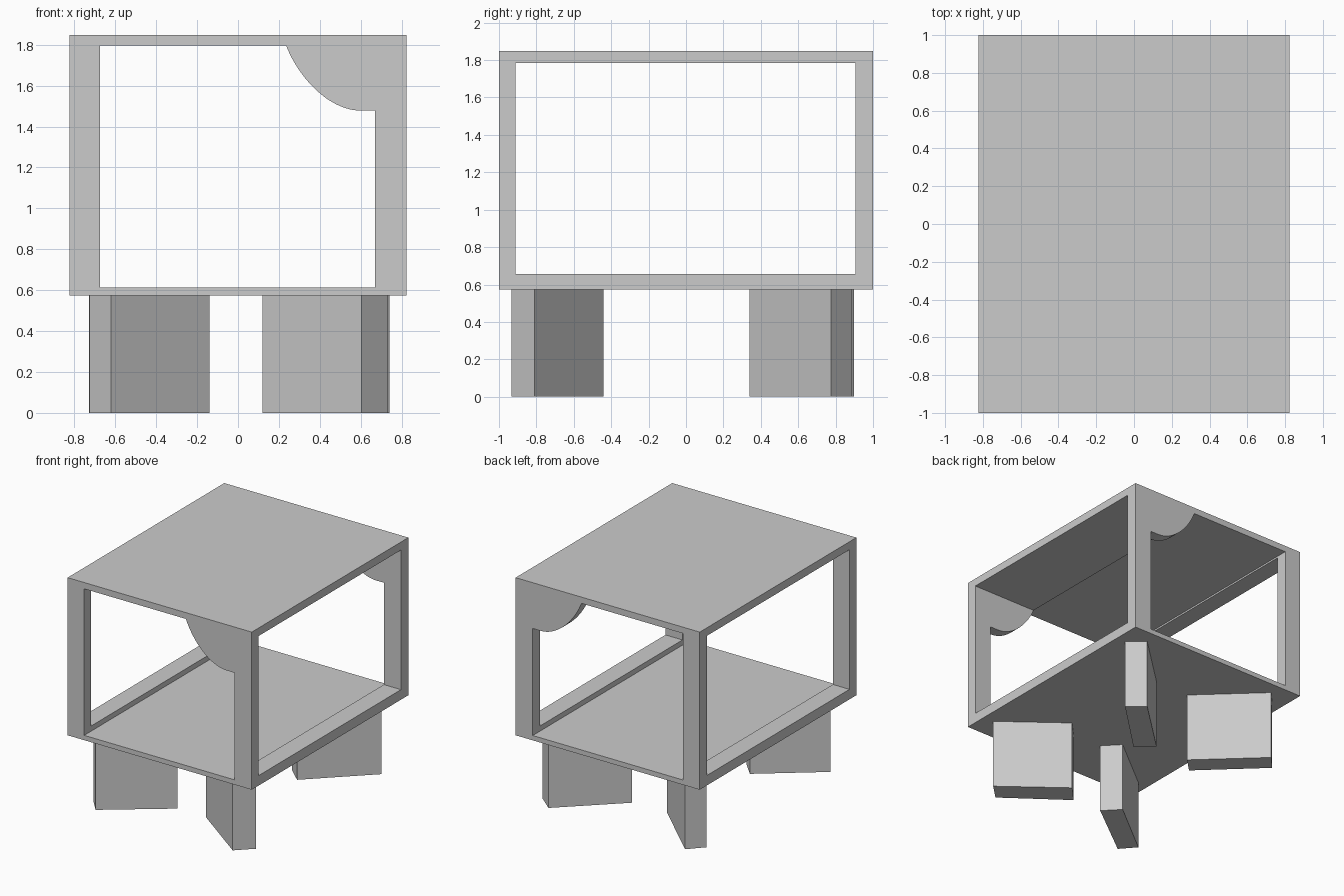
import bpy
import bmesh
from mathutils import Vector
from mathutils.geometry import interpolate_bezier

if "Cube" in bpy.data.objects:
    bpy.data.objects.remove(bpy.data.objects["Cube"])


def prism(name, base, direction):
    """Extrude a closed planar outline along a direction."""
    bm = bmesh.new()
    face = bm.faces.new([bm.verts.new(p) for p in base])
    ext = bmesh.ops.extrude_face_region(bm, geom=[face])
    verts = [g for g in ext["geom"] if isinstance(g, bmesh.types.BMVert)]
    bmesh.ops.translate(bm, verts=verts, vec=direction)
    bmesh.ops.recalc_face_normals(bm, faces=bm.faces)
    mesh = bpy.data.meshes.new(name)
    bm.to_mesh(mesh)
    bm.free()
    obj = bpy.data.objects.new(name, mesh)
    bpy.context.collection.objects.link(obj)
    return obj


def cut(target, cutter):
    """Subtract the cutter from the target and discard it."""
    cutter.hide_render = True
    mod = target.modifiers.new("opening", 'BOOLEAN')
    mod.operation = 'DIFFERENCE'
    mod.solver = 'EXACT'
    mod.object = cutter
    bpy.context.view_layer.objects.active = target
    bpy.ops.object.modifier_apply(modifier=mod.name)
    bpy.data.objects.remove(cutter, do_unlink=True)


FLOOR, TOP = 0.574, 1.848

# Open box body
W = 0.823
body = prism("cabinet_frame",
             [(-W, -1, FLOOR), (W, -1, FLOOR), (W, 1, FLOOR), (-W, 1, FLOOR)],
             (0, 0, TOP - FLOOR))

# Front-to-back opening with a curved bracket in the upper right corner
curve = interpolate_bezier(Vector((0.60, 1.478)), Vector((0.44, 1.478)),
                           Vector((0.29, 1.65)), Vector((0.235, 1.797)), 20)
profile = [(-0.675, 0.613), (0.67, 0.613), (0.67, 1.478)]
profile += [(p[0], p[1]) for p in curve] + [(-0.675, 1.797)]
cut(body, prism("front_cutter", [(x, -1.2, z) for x, z in profile], (0, 2.4, 0)))

# Side-to-side opening
side = [(-0.912, 0.655), (0.906, 0.655), (0.906, 1.783), (-0.912, 1.783)]
cut(body, prism("side_cutter", [(-1, y, z) for y, z in side], (2, 0, 0)))

# Slab legs set diagonally under each corner
legs = {
    "front_right_leg": [(0.73, -0.81), (0.605, -0.932), (0.12, -0.577), (0.25, -0.44)],
    "front_left_leg": [(-0.14, -0.57), (-0.26, -0.445), (-0.725, -0.812), (-0.62, -0.933)],
    "back_right_leg": [(0.74, 0.775), (0.61, 0.885), (0.16, 0.46), (0.29, 0.34)],
    "back_left_leg": [(-0.15, 0.455), (-0.62, 0.898), (-0.728, 0.78), (-0.265, 0.34)],
}
for name, foot in legs.items():
    prism(name, [(x, y, 0) for x, y in foot], (0, 0, FLOOR))
